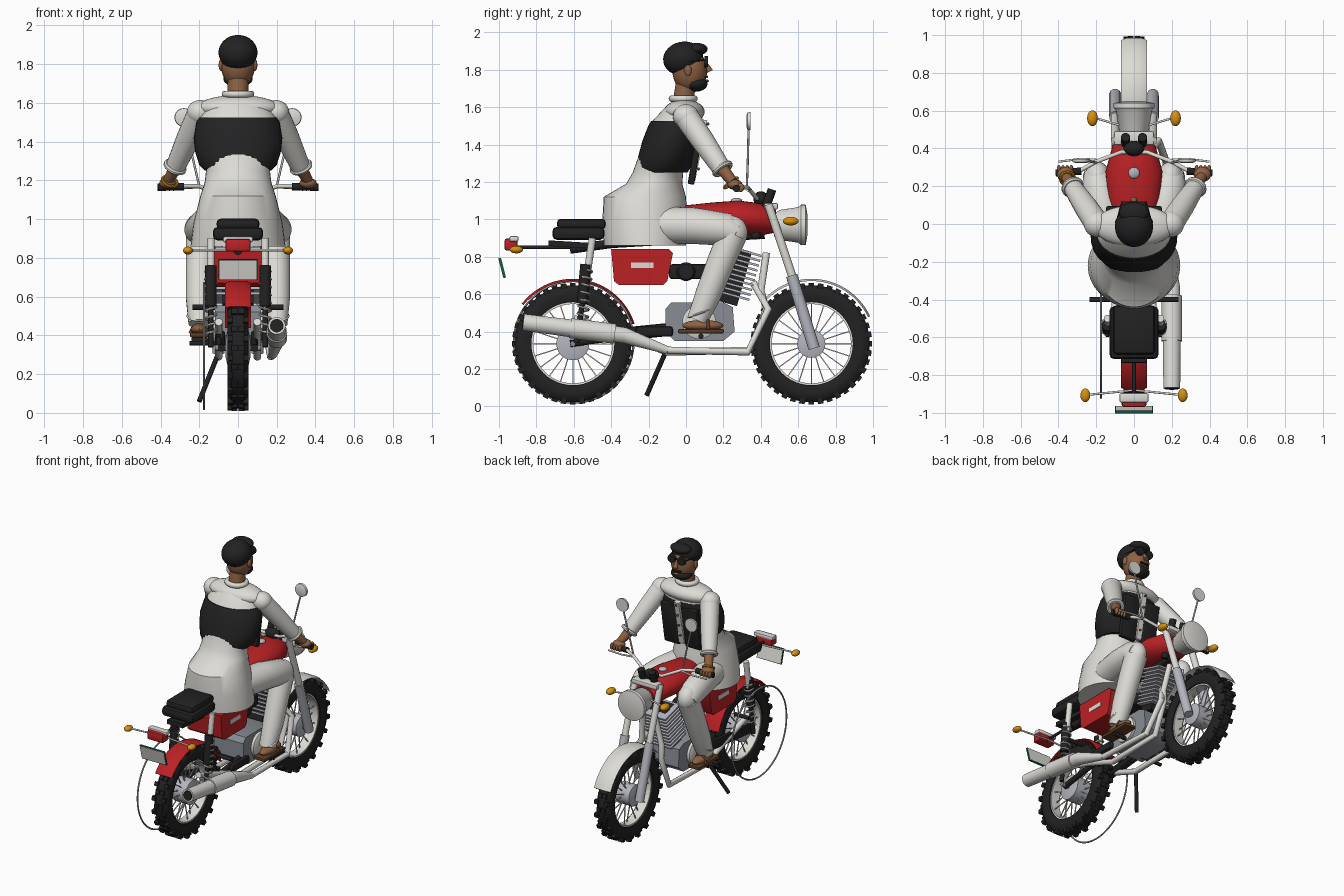
import bpy, bmesh, math
from math import sin, cos, pi, radians
from mathutils import Vector as V, Matrix as M

if "Cube" in bpy.data.objects:
    bpy.data.objects.remove(bpy.data.objects["Cube"])

def colour(name, *rgb):
    m = bpy.data.materials.new(name)
    m.use_nodes = True
    m.diffuse_color = (*rgb, 1)
    m.node_tree.nodes["Principled BSDF"].inputs["Base Color"].default_value = (*rgb, 1)
    return m

WHITE = colour("off white", .72, .71, .67)
BLACK = colour("black", .016, .016, .016)
RED = colour("red", .5, .015, .018)
SKIN = colour("skin", .27, .12, .055)
BROWN = colour("sandal brown", .11, .045, .018)
AMBER = colour("amber", .68, .28, .005)
SILVER = colour("silver", .46, .47, .52)
STEEL = colour("steel grey", .25, .27, .3)
GREEN = colour("dark green", .005, .12, .06)

def finish(name, bm, mat):
    bmesh.ops.recalc_face_normals(bm, faces=bm.faces)
    for f in bm.faces:
        f.smooth = True
    for e in bm.edges:
        if len(e.link_faces) == 2 and e.calc_face_angle(0) > .7:
            e.smooth = False
    me = bpy.data.meshes.new(name)
    bm.to_mesh(me)
    bm.free()
    me.materials.append(mat)
    ob = bpy.data.objects.new(name, me)
    bpy.context.collection.objects.link(ob)

def skin(name, rings, mat, cap=True, loop=False):
    """Join rings of points into one surface."""
    bm = bmesh.new()
    vs = [[bm.verts.new(p) for p in r] for r in rings]
    n = len(vs[0])
    for a, b in zip(vs, vs[1:] + vs[:1] if loop else vs[1:]):
        for i in range(n):
            j = (i + 1) % n
            bm.faces.new((a[i], a[j], b[j], b[i]))
    if cap and not loop:
        bm.faces.new(vs[0])
        bm.faces.new(vs[-1])
    finish(name, bm, mat)

def oval(c, u, v, n):
    return [V(c) + V(u) * cos(2 * pi * i / n) + V(v) * sin(2 * pi * i / n) for i in range(n)]

def rod(name, pts, r, mat, n=12, loop=False):
    pts = [V(p) for p in pts]
    k = len(pts)
    rs = r if isinstance(r, (list, tuple)) else [r] * k
    rings, old = [], None
    for i, p in enumerate(pts):
        a = pts[i - 1] if i or loop else p
        b = pts[(i + 1) % k] if i < k - 1 or loop else p
        t = (b - a).normalized()
        u = t.orthogonal().normalized() if old is None else old.rotation_difference(t) @ u
        old = t
        rings.append(oval(p, u * rs[i], t.cross(u) * rs[i], n))
    skin(name, rings, mat, loop=loop)

def lathe(name, c, prof, mat, axis="X", n=40, loop=False):
    d, u, v = [V(x) for x in (((1, 0, 0), (0, 1, 0), (0, 0, 1)) if axis == "X"
                              else ((0, 1, 0), (1, 0, 0), (0, 0, 1)))]
    skin(name, [oval(V(c) + d * o, u * r, v * r, n) for o, r in prof], mat, loop=loop)

def blocks(name, mats, mat, bevel=0):
    bm = bmesh.new()
    for m in mats:
        bmesh.ops.create_cube(bm, size=1, matrix=m)
    if bevel:
        bmesh.ops.bevel(bm, geom=bm.edges[:], offset=bevel, segments=2, affect="EDGES", profile=.5)
    finish(name, bm, mat)

def place(c, size, tilt=0):
    return M.Translation(c) @ M.Rotation(tilt, 4, "X") @ M.Diagonal((*size, 1))

def box(name, c, size, mat, tilt=0, bevel=0):
    blocks(name, [place(c, size, tilt)], mat, bevel)

def ball(name, c, size, mat, tilt=0):
    bm = bmesh.new()
    bmesh.ops.create_uvsphere(bm, u_segments=24, v_segments=14, radius=1, matrix=place(c, size, tilt))
    finish(name, bm, mat)

def body(name, secs, mat, cap=True):
    skin(name, [oval((0, y, z), (rx, 0, 0), (0, ry, 0), 36) for y, z, rx, ry in secs], mat, cap)

def prism(name, yz, x0, x1, mat):
    skin(name, [[(x, y, z) for y, z in yz] for x in (x0, x1)], mat)

# Wheels and mudguards
def wheel(name, y, hub, guard, a0, a1):
    c = V((0, y, .335))
    half = [(-.045, .222), (-.055, .26), (-.05, .295), (-.03, .313)]
    lathe(name + "_tyre", c, half + [(-o, r) for o, r in reversed(half)], BLACK, n=48, loop=True)
    lathe(name + "_rim", c, [(-.035, .226), (-.035, .212), (.035, .212), (.035, .226)], WHITE, n=48, loop=True)
    lathe(name + "_hub", c, [(-.065, hub * .5), (-.055, hub), (.055, hub), (.065, hub * .5)], SILVER)
    lathe(name + "_axle", c, [(-.12, .015), (.12, .015)], STEEL, n=12)
    knobs, spokes = [], []
    for i in range(40):
        turn = M.Translation(c) @ M.Rotation(2 * pi * i / 40, 4, "X")
        for x in ((-.04, .04) if i % 2 else (-.018, .018)):
            knobs.append(turn @ place((x, 0, .309), (.03, .03, .032)))
    for i in range(20):
        turn = M.Translation(c) @ M.Rotation(2 * pi * i / 20, 4, "X")
        lean = M.Rotation(.17 * (-1) ** i, 4, "Y")
        spokes.append(turn @ M.Translation((0, 0, .14)) @ lean @ M.Diagonal((.006, .006, .16, 1)))
    blocks(name + "_tread", knobs, BLACK)
    blocks(name + "_spokes", spokes, WHITE)
    rings = []
    for i in range(25):
        a = radians(a0 + (a1 - a0) * i / 24)
        rings.append([(x, y + r * sin(a), .335 + r * cos(a)) for x, r in
                      ((-.068, .335), (-.04, .347), (.04, .347), (.068, .335), (.04, .341), (-.04, .341))])
    skin(name + "_mudguard", rings, guard)

wheel("rear_wheel", -.605, .088, RED, -52, 72)
wheel("front_wheel", .67, .075, WHITE, -50, 65)

# Fuel tank, seat and rear deck
skin("fuel_tank", [oval((0, y, z), (rx, 0, 0), (0, 0, rz), 28) for y, z, rx, rz in
     ((-.08, 1.03, .04, .02), (0, 1.02, .1, .055), (.14, 1.01, .142, .08), (.28, 1.01, .15, .09),
      (.41, 1.0, .115, .085), (.48, .99, .07, .06))], RED)
ball("fuel_cap", (0, .27, 1.1), (.03, .03, .015), SILVER)
box("seat_base", (0, -.575, .925), (.26, .28, .07), BLACK, bevel=.025)
box("seat_cushion", (0, -.56, .975), (.22, .26, .055), BLACK, bevel=.02)
box("rear_rack", (0, -.61, .865), (.13, .25, .03), BLACK, tilt=-.06)
box("tail_light", (0, -.935, .865), (.13, .07, .065), RED, bevel=.012)
box("tail_light_hood", (0, -.92, .895), (.155, .05, .03), WHITE, bevel=.01)
box("number_plate_edge", (0, -.983, .74), (.2, .012, .11), GREEN, tilt=.25)
box("number_plate_faces", (0, -.983, .74), (.192, .015, .102), WHITE, tilt=.25)
rod("rear_indicator_stalk", [(-.25, -.905, .84), (0, -.88, .84), (.25, -.905, .84)], .006, WHITE)
rod("front_indicator_stalk", [(-.2, .56, .99), (0, .5, .99), (.2, .56, .99)], .006, WHITE)

# Headlight and steering
lathe("headlight", (0, .5, .97), [(-.03, .06), (0, .08), (.1, .095), (.115, .108), (.14, .108), (.142, .098), (.15, .05)],
      WHITE, axis="Y")
box("instrument_panel", (0, .455, 1.07), (.21, .075, .035), WHITE, bevel=.01)
ball("speedometer", (0, .4, 1.11), (.055, .04, .04), BLACK)
rod("handlebar", [(-.3, .275, 1.17), (-.2, .33, 1.17), (-.07, .38, 1.11), (.07, .38, 1.11),
                  (.2, .33, 1.17), (.3, .275, 1.17)], .011, WHITE)

# Engine and side boxes
prism("crankcase", [(-.11, .4), (-.06, .35), (.2, .35), (.26, .4), (.25, .53), (.2, .555), (-.08, .555), (-.11, .52)],
      -.12, .12, STEEL)
lathe("crankcase_cover", (0, .07, .45), [(-.15, .07), (-.14, .09), (.14, .09), (.15, .07)], WHITE)
lean = M.Translation((0, .225, .57)) @ M.Rotation(-.27, 4, "X")
blocks("cylinder_core", [lean @ place((0, 0, .13), (.16, .11, .3))], BLACK)
blocks("cooling_fins", [lean @ place((0, .02, .03 + .027 * i), (.23, .18, .012)) for i in range(10)], SILVER)
lathe("carburettor", (0, 0, .72), [(-.09, .04), (-.08, .05), (.08, .05), (.09, .04)], BLACK)
box("intake", (0, .04, .72), (.1, .26, .08), BLACK, bevel=.015)
prism("tool_box", [(-.4, .84), (-.385, .67), (-.36, .65), (-.12, .65), (-.1, .67), (-.07, .82), (-.09, .84)],
      -.14, .14, RED)
rod("backbone", [(0, .42, .92), (0, .1, .9), (0, -.4, .87), (0, -.62, .84)], .025, BLACK)
rod("rear_light_bracket", [(0, -.6, .85), (0, -.92, .85)], .01, BLACK)

# Exhaust, stand and guard ring
rod("muffler", [(.2, -.87, .45), (.2, -.6, .415), (.2, -.33, .38), (.18, -.1, .3)], (.045, .048, .043, .022), WHITE, 20)
rod("muffler_mouth", [(.2, -.874, .4505), (.2, -.86, .449)], .035, BLACK, 20)
rod("muffler_shield", [(.2, -.62, .418), (.2, -.38, .388)], .054, WHITE, 20)
rod("exhaust_pipe", [(.18, -.1, .3), (.17, .33, .29), (.13, .44, .52), (.06, .36, .66)], .02, WHITE)
rod("side_stand", [(-.1, -.1, .31), (-.2, -.21, .06)], .013, BLACK)
rod("guard_ring", oval((-.175, -.6, .345), (0, .32, 0), (0, 0, .325), 48), .006, SILVER, 6, loop=True)
box("chain_case", (-.1, -.35, .385), (.03, .52, .07), BLACK, tilt=.1, bevel=.01)
box("brake_pedal", (.13, -.17, .4), (.04, .2, .055), BLACK, bevel=.015)
rod("gear_lever", [(-.25, -.02, .36), (-.08, -.02, .36)], .012, BLACK)

# Torso, vest, neck
body("long_shirt", [(-.22, .86, .245, .22), (-.22, .98, .23, .228), (-.22, 1.12, .195, .22), (-.17, 1.19, .172, .15),
     (-.15, 1.25, .165, .135), (-.12, 1.32, .19, .14), (-.08, 1.42, .215, .147), (-.05, 1.52, .2, .135), (-.02, 1.6, .14, .09)], WHITE)
ball("shoulder_yoke", (0, -.01, 1.575), (.215, .11, .065), WHITE)
body("vest", [(-.13, 1.25, .17, .138), (-.12, 1.28, .2, .147), (-.1, 1.35, .222, .152), (-.08, 1.42, .229, .153),
     (-.055, 1.5, .215, .147), (-.05, 1.525, .2, .137)], BLACK)
box("shirt_placket", (0, .067, 1.37), (.04, .03, .33), WHITE, tilt=-.2)
for i in range(4):
    ball("shirt_button", (0, .066 + .017 * i, 1.27 + .08 * i), (.008, .008, .008), BROWN)
rod("neck", [(0, -.02, 1.58), (0, 0, 1.74)], (.058, .052), SKIN, 24)
rod("collar", oval((0, -.015, 1.645), (.066, 0, 0), (0, .06, 0), 28), .018, WHITE, 10, loop=True)

# Head
ball("face", (0, .02, 1.795), (.088, .093, .115), SKIN)
ball("hair", (0, -.015, 1.86), (.101, .108, .09), BLACK, tilt=.2)
ball("hair_quiff", (0, .06, 1.91), (.078, .055, .033), BLACK)
ball("beard", (0, .05, 1.725), (.076, .065, .043), BLACK)
ball("lips", (0, .112, 1.74), (.022, .01, .007), SKIN)
box("moustache", (0, .107, 1.762), (.065, .02, .014), BLACK, bevel=.004)
rod("nose", [(0, .105, 1.835), (0, .128, 1.79)], (.009, .018), SKIN)
box("glasses_bridge", (0, .113, 1.85), (.06, .01, .008), BLACK)

# Paired parts
for s, side in ((1, "right_"), (-1, "left_")):
    def at(x, y, z):
        return (s * x, y, z)
    # Motorcycle
    rod(side + "fork_upper", [at(.1, .44, 1.08), at(.1, .58, .66)], .023, WHITE)
    rod(side + "fork_lower", [at(.1, .565, .7), at(.1, .685, .31)], .032, SILVER)
    rod(side + "steering_post", [at(.045, .37, .9), at(.045, .46, 1.16)], .024, BLACK)
    rod(side + "grip", [at(.28, .28, 1.168), at(.415, .27, 1.165)], .02, BLACK)
    rod(side + "brake_lever", [at(.2, .34, 1.165), at(.28, .345, 1.16), at(.4, .33, 1.155)], .006, WHITE)
    rod(side + "mirror_stalk", [at(.2, .325, 1.17), at(.23, .33, 1.3), at(.28, .335, 1.5)], .006, SILVER)
    lathe(side + "mirror", at(.28, .335, 1.525), [(-.012, .03), (-.006, .046), (.01, .048)], WHITE, "Y", 24)
    ball(side + "front_indicator", at(.22, .56, .99), (.028, .042, .023), AMBER)
    ball(side + "rear_indicator", at(.258, -.907, .838), (.026, .036, .02), AMBER)
    rod(side + "frame_tube", [at(.05, .43, .82), at(.08, .4, .62), at(.1, .43, .52), at(.1, .34, .3),
                              at(.1, -.1, .29), at(.1, -.3, .37), at(.1, -.6, .47)], .02, WHITE)
    rod(side + "swing_arm", [at(.085, -.62, .335), at(.085, -.08, .41)], .019, BLACK)
    rod(side + "seat_stay", [at(.14, -.5, .9), at(.14, -.53, .7)], .02, WHITE)
    rod(side + "shock_cover", [at(.14, -.535, .76), at(.14, -.555, .55)], .03, BLACK, 16)
    rod(side + "shock_core", [at(.14, -.55, .58), at(.14, -.585, .34)], .015, BLACK)
    coil = [at(.14 + .03 * cos(i * .7), -.53 - i * .0004 + .03 * sin(i * .7), .73 - i * .0045) for i in range(72)]
    rod(side + "shock_spring", coil, .006, WHITE, 6)
    rod(side + "passenger_peg", [at(.12, -.4, .545), at(.235, -.4, .545)], .014, BLACK)
    rod(side + "foot_rest", [at(.1, .08, .375), at(.24, .08, .375)], .014, BLACK)
    box(side + "box_label", at(.141, -.235, .755), (.006, .12, .03), WHITE)
    # Rider
    rod(side + "thigh", [at(.11, -.16, .97), at(.155, .05, .965), at(.19, .22, .945), at(.195, .27, .92)],
        (.1, .098, .088, .07), WHITE, 20)
    ball(side + "knee", at(.193, .245, .93), (.068, .085, .088), WHITE)
    rod(side + "trouser_leg", [at(.192, .25, .92), at(.195, .19, .78), at(.2, .12, .6), at(.2, .06, .46)],
        (.078, .075, .07, .056), WHITE, 20)
    for i in range(5):
        t = i / 5
        ball(side + "trouser_fold", at(.2, .08 + .13 * t, .5 + .33 * t), (.066, .077, .013), WHITE, tilt=.35)
    ball(side + "foot", at(.2, .09, .432), (.043, .11, .03), SKIN)
    box(side + "sandal_sole", at(.2, .08, .402), (.095, .245, .024), BROWN, bevel=.008)
    rod(side + "sandal_strap", [at(.154, .12, .41), at(.175, .115, .458), at(.225, .115, .458), at(.246, .12, .41)], .01, BROWN)
    ball(side + "shoulder", at(.195, 0, 1.55), (.07, .07, .065), WHITE)
    rod(side + "sleeve", [at(.195, 0, 1.55), at(.255, .09, 1.42), at(.325, .195, 1.265)], (.066, .062, .05), WHITE, 20)
    d = V(at(.07, .105, -.155)).normalized()
    u = d.orthogonal().normalized()
    rod(side + "cuff", oval(at(.325, .195, 1.27), u * .048, d.cross(u) * .048, 24), .014, WHITE, 8, loop=True)
    rod(side + "wrist", [at(.315, .185, 1.28), at(.36, .25, 1.2)], (.036, .027), SKIN, 16)
    ball(side + "hand", at(.362, .262, 1.185), (.045, .04, .028), SKIN)
    for i in range(4):
        ball(side + "finger", at(.332 + .022 * i, .292, 1.17), (.011, .02, .024), SKIN)
    box(side + "vest_front", at(.085, .052, 1.34), (.125, .035, .31), BLACK, tilt=-.17, bevel=.008)
    ball(side + "ear", at(.088, .01, 1.795), (.012, .02, .03), SKIN)
    lathe(side + "glasses_lens", at(.04, .098, 1.843), [(0, .031), (.02, .029)], BLACK, "Y", 20)
    rod(side + "glasses_arm", [at(.068, .1, 1.852), at(.092, .01, 1.845)], .005, BLACK, 6)

rod("bracelet", oval((-.352, .24, 1.195), (.038, 0, -.01), (0, .035, .025), 20), .008, AMBER, 8, loop=True)
